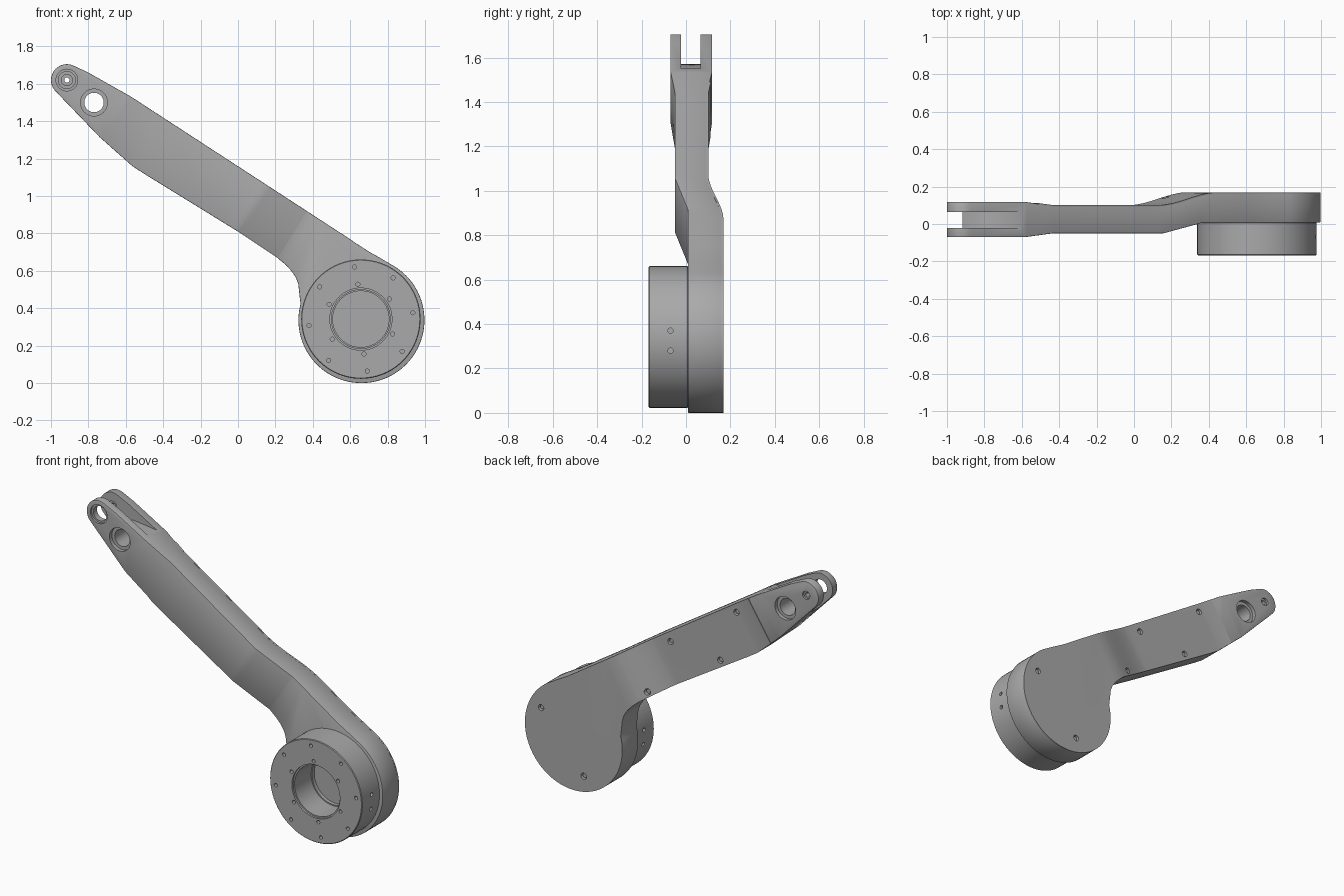
import bpy, bmesh
from math import cos, sin, pi, radians
from mathutils import Vector, Matrix

if "Cube" in bpy.data.objects:
    bpy.data.objects.remove(bpy.data.objects["Cube"])

metal = bpy.data.materials.new("grey_metal")
metal.use_nodes = True
GREY = (0.40, 0.40, 0.40, 1)
metal.diffuse_color = GREY
metal.node_tree.nodes["Principled BSDF"].inputs["Base Color"].default_value = GREY

AXIS = Vector((0.84, 0, -0.543))      # direction from the fork to the hub
HUB, FORK_PIN, FORK_HOLE = (0.66, 0.337), (-0.915, 1.62), (-0.77, 1.5)
FLANGE = (0.657, 0.342)


def finish(bm, name):
    bmesh.ops.recalc_face_normals(bm, faces=bm.faces)
    mesh = bpy.data.meshes.new(name)
    bm.to_mesh(mesh)
    bm.free()
    obj = bpy.data.objects.new(name, mesh)
    bpy.context.collection.objects.link(obj)
    mesh.materials.append(metal)
    return obj


def apply_modifiers(obj):
    graph = bpy.context.evaluated_depsgraph_get()
    mesh = bpy.data.meshes.new_from_object(obj.evaluated_get(graph))
    obj.modifiers.clear()
    obj.data = mesh


def bevel(obj, width, segments=2):
    mod = obj.modifiers.new("soft_edge", 'BEVEL')
    mod.width, mod.segments = width, segments
    mod.limit_method, mod.angle_limit = 'ANGLE', radians(50)
    apply_modifiers(obj)


def cut(obj, cutters):
    for cutter in cutters:
        cutter.hide_render = True
        mod = obj.modifiers.new("cut", 'BOOLEAN')
        mod.operation, mod.solver, mod.object = 'DIFFERENCE', 'EXACT', cutter
    apply_modifiers(obj)
    for cutter in cutters:
        bpy.data.objects.remove(cutter)


def disc(name, centre, radius, y0, y1, sides=32):
    """Cylinder along y between y0 and y1."""
    bm = bmesh.new()
    place = Matrix.Translation((centre[0], (y0 + y1) / 2, centre[1])) @ Matrix.Rotation(pi / 2, 4, 'X')
    bmesh.ops.create_cone(bm, cap_ends=True, segments=sides, radius1=radius,
                          radius2=radius, depth=y1 - y0, matrix=place)
    return finish(bm, name)


def arc(centre, radius, start, end, steps):
    angles = [radians(start + (end - start) * i / steps) for i in range(steps + 1)]
    return [(centre[0] + radius * cos(a), centre[1] + radius * sin(a)) for a in angles]


def ease(s, s0, s1, smooth=False):
    t = min(max((s - s0) / (s1 - s0), 0), 1)
    return t * t * (3 - 2 * t) if smooth else t


def front_y(s):
    return -0.07 + 0.02 * ease(s, -1.32, -1.145) + 0.058 * ease(s, -0.44, -0.185)


def back_y(s):
    return 0.118 - 0.02 * ease(s, -1.32, -1.145) + 0.068 * ease(s, -0.47, -0.1, True)


# Side outline of the arm: hub, lower edge, fork tip, upper edge
OUTLINE = (arc(HUB, 0.337, 62, -195, 60)
           + [(0.33, 0.46), (0.322, 0.53), (0.308, 0.567), (0.285, 0.6), (0.255, 0.632), (0.21, 0.67),
              (0, 0.81), (-0.5, 1.118), (-0.565, 1.16), (-0.74, 1.315)]
           + arc(FORK_PIN, 0.085, 224, 62, 20)
           + [(-0.8, 1.66), (-0.57, 1.53), (0.58, 0.782), (0.63, 0.748), (0.7, 0.703), (0.76, 0.669)])
BENDS = [-1.32, -1.145, -0.44, -0.185] + [-0.47 + 0.37 * i / 8 for i in range(9)]


def bent_slab(name, y_front, y_back, inset=0, start=None):
    """Extrude the outline between two depth profiles that follow the arm."""
    bm = bmesh.new()
    face = bm.faces.new([bm.verts.new((x, 0, z)) for x, z in OUTLINE])
    if inset:
        ring = bmesh.ops.inset_region(bm, faces=[face], thickness=inset, use_even_offset=True)
        bmesh.ops.delete(bm, geom=ring["faces"], context='FACES')
    for s in BENDS + ([start] if start else []):
        bmesh.ops.bisect_plane(bm, geom=bm.verts[:] + bm.edges[:] + bm.faces[:], dist=1e-5,
                               plane_co=AXIS * (s / AXIS.length_squared), plane_no=AXIS,
                               clear_inner=(s == start))
    front = bm.verts[:]
    back = [v for v in bmesh.ops.extrude_face_region(bm, geom=bm.faces[:], use_keep_orig=True)["geom"]
            if isinstance(v, bmesh.types.BMVert)]
    for v in front:
        v.co.y = y_front(v.co.dot(AXIS))
    for v in back:
        v.co.y = y_back(v.co.dot(Vector((AXIS.x, 0, AXIS.z))))
    return finish(bm, name)


# Arm body with fork slot
arm = bent_slab("arm_body", front_y, lambda s: back_y(s) - (0.003 if s > -1.145 else 0))
bevel(arm, 0.008)
bm = bmesh.new()
slot = [(-0.59, 1.548), (-0.7, 1.562), (-0.77, 1.57), (-0.83, 1.555), (-0.92, 1.495),
        (-1.1, 1.4), (-1.1, 1.9), (-0.59, 1.9)]
side = bm.faces.new([bm.verts.new((x, -0.022, z)) for x, z in slot])
grown = bmesh.ops.extrude_face_region(bm, geom=[side], use_keep_orig=True)["geom"]
bmesh.ops.translate(bm, verts=[v for v in grown if isinstance(v, bmesh.types.BMVert)], vec=(0, 0.087, 0))
slot_cutter = finish(bm, "slot_cutter")

# Fork pin holes, cross hole with counterbores, hub recess
cut(arm, [slot_cutter,
          disc("cutter", FORK_PIN, 0.058, -0.2, -0.058),
          disc("cutter", FORK_PIN, 0.046, -0.2, 0.02),
          disc("cutter", FORK_PIN, 0.014, 0, 0.3),
          disc("cutter", FORK_PIN, 0.03, 0.04, 0.075),
          disc("cutter", FORK_PIN, 0.025, 0.105, 0.2),
          disc("cutter", FORK_HOLE, 0.052, -0.3, 0.3),
          disc("cutter", FORK_HOLE, 0.072, -0.2, -0.045),
          disc("cutter", FORK_HOLE, 0.072, 0.095, 0.2),
          disc("cutter", FLANGE, 0.15, -0.1, 0.03, 64)])

# Back cover plate with screws
cover = bent_slab("back_cover", lambda s: back_y(s) - 0.006, lambda s: back_y(s) + 0.003, 0.014, -1.235)
screws = [(0.885, 0.455), (0.59, 0.105), (-0.42, 1.375), (0.037, 1.07), (-0.308, 1.045), (0.168, 0.735)]
for target in (cover, arm):
    cut(target, [disc("cutter", p, 0.019, back_y(p[0] * AXIS.x + p[1] * AXIS.z) - 0.02, 0.3, 20) for p in screws])
heads = []
for p in screws:
    y = back_y(p[0] * AXIS.x + p[1] * AXIS.z)
    heads.append(disc("screw_head", p, 0.013, y - 0.025, y - 0.008, 16))

# Round drive flange on the front of the hub
flange = disc("drive_flange", FLANGE, 0.319, -0.168, 0.01, 96)
bevel(flange, 0.004, 1)
holes = [disc("cutter", FLANGE, 0.157, -0.3, 0.3, 64), disc("cutter", FLANGE, 0.166, -0.3, -0.155, 64)]
for count, radius, first in ((8, 0.28, 97), (6, 0.187, 95)):
    for p in arc(FLANGE, radius, first, first + 360 * (count - 1) / count, count - 1):
        holes.append(disc("cutter", p, 0.011, -0.3, -0.14, 14))
for x in (FLANGE[0] - 0.319, FLANGE[0] + 0.319):
    for z in (0.28, 0.37):
        bm = bmesh.new()
        bmesh.ops.create_cone(bm, cap_ends=True, segments=14, radius1=0.012, radius2=0.012, depth=0.06,
                              matrix=Matrix.Translation((x, -0.07, z)) @ Matrix.Rotation(pi / 2, 4, 'Y'))
        holes.append(finish(bm, "cutter"))
cut(flange, holes)

# Smooth shading with sharp edges kept
for obj in [arm, cover, flange] + heads:
    bpy.ops.object.select_all(action='DESELECT')
    obj.select_set(True)
    bpy.context.view_layer.objects.active = obj
    bpy.ops.object.shade_smooth_by_angle(angle=radians(30))
